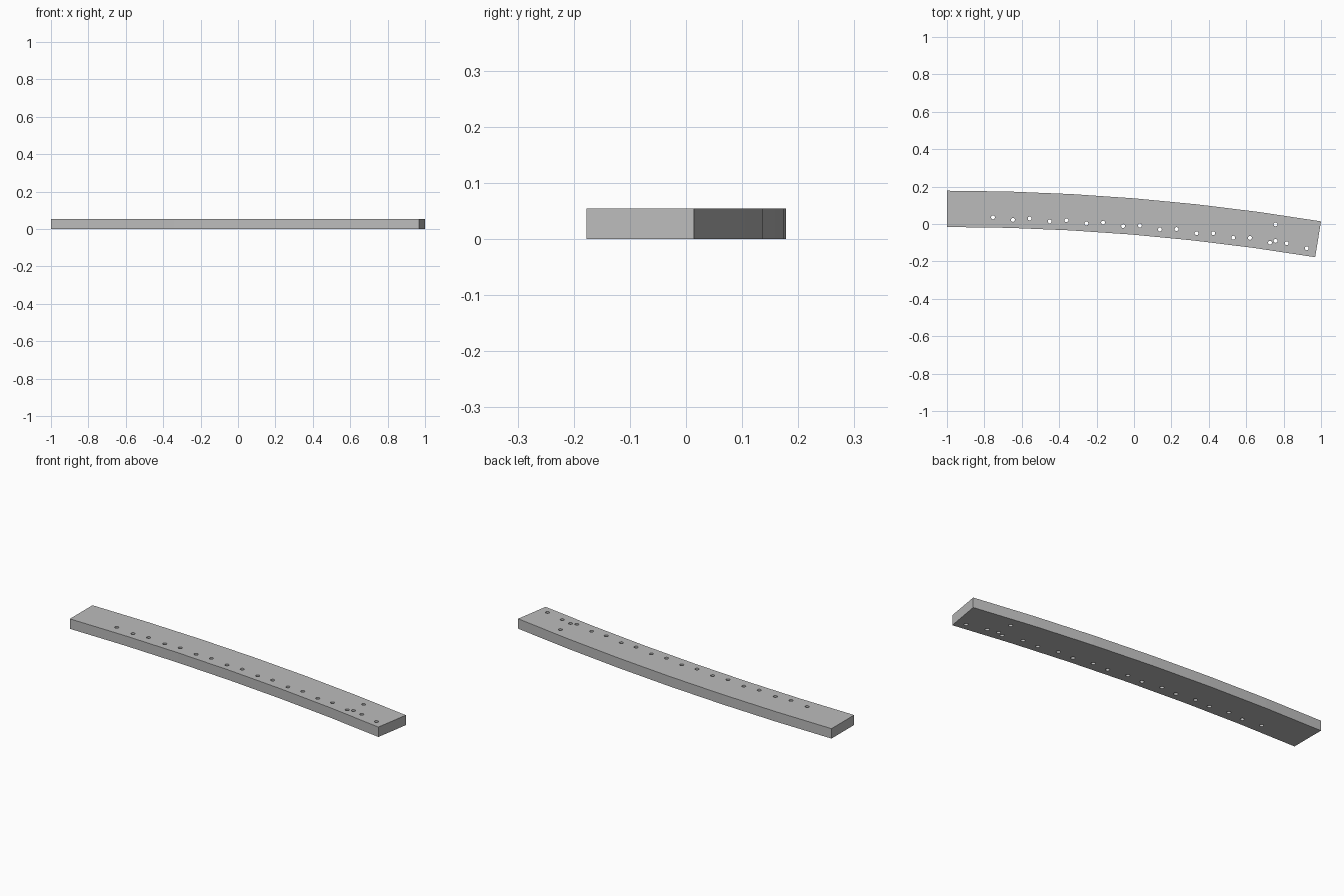
import bpy, bmesh, math
from mathutils import Matrix, Vector

cube = bpy.data.objects.get("Cube")
if cube:
    bpy.data.objects.remove(cube, do_unlink=True)

THICK, WIDTH, R = 0.054, 0.194, 12.28
START, TOP = -1.0, 0.178
SWEEP = math.asin(2 / R)
SEGMENTS = 6

grey = bpy.data.materials.new("plain grey")
grey.use_nodes = True
colour = (0.5, 0.5, 0.5, 1)
grey.diffuse_color = colour
grey.node_tree.nodes["Principled BSDF"].inputs["Base Color"].default_value = colour


def make_object(name, bm):
    mesh = bpy.data.meshes.new(name)
    bm.to_mesh(mesh)
    bm.free()
    mesh.materials.append(grey)
    obj = bpy.data.objects.new(name, mesh)
    bpy.context.collection.objects.link(obj)
    return obj


def arc_point(radius, angle):
    return (START + radius * math.sin(angle), TOP - R + radius * math.cos(angle), 0)


# Curved plank: outer arc out, inner arc back, extruded upwards
angles = [SWEEP * i / SEGMENTS for i in range(SEGMENTS + 1)]
outline = [arc_point(R, a) for a in angles]
outline += [arc_point(R - WIDTH, a) for a in reversed(angles)]
bm = bmesh.new()
base = bm.faces.new([bm.verts.new(p) for p in outline])
top = bmesh.ops.extrude_face_region(bm, geom=[base])["geom"]
bmesh.ops.translate(bm, vec=(0, 0, THICK),
                    verts=[v for v in top if isinstance(v, bmesh.types.BMVert)])
bmesh.ops.recalc_face_normals(bm, faces=bm.faces)
plank = make_object("curved_plank", bm)

# Drilled holes: two staggered rows following the curve, plus an extra pair
row_y = lambda x, offset: TOP - WIDTH + offset - (x + 1) ** 2 / (2 * R)
holes = [(0.757, -0.09), (0.757, -0.002)]
for i in range(9):
    for first, offset in ((-0.754, 0.054), (-0.647, 0.043)):
        x = first + 0.1963 * i
        holes.append((x, row_y(x, offset - 0.0008 * i)))

bm = bmesh.new()
for x, y in holes:
    bmesh.ops.create_cone(bm, cap_ends=True, segments=16, radius1=0.0105,
                          radius2=0.0105, depth=THICK * 2,
                          matrix=Matrix.Translation(Vector((x, y, THICK / 2))))
cutter = make_object("hole_cutter", bm)
cutter.hide_render = True

cut = plank.modifiers.new("holes", 'BOOLEAN')
cut.operation, cut.solver, cut.object = 'DIFFERENCE', 'EXACT', cutter
bpy.context.view_layer.objects.active = plank
plank.select_set(True)
bpy.ops.object.modifier_apply(modifier=cut.name)
bpy.data.objects.remove(cutter, do_unlink=True)
